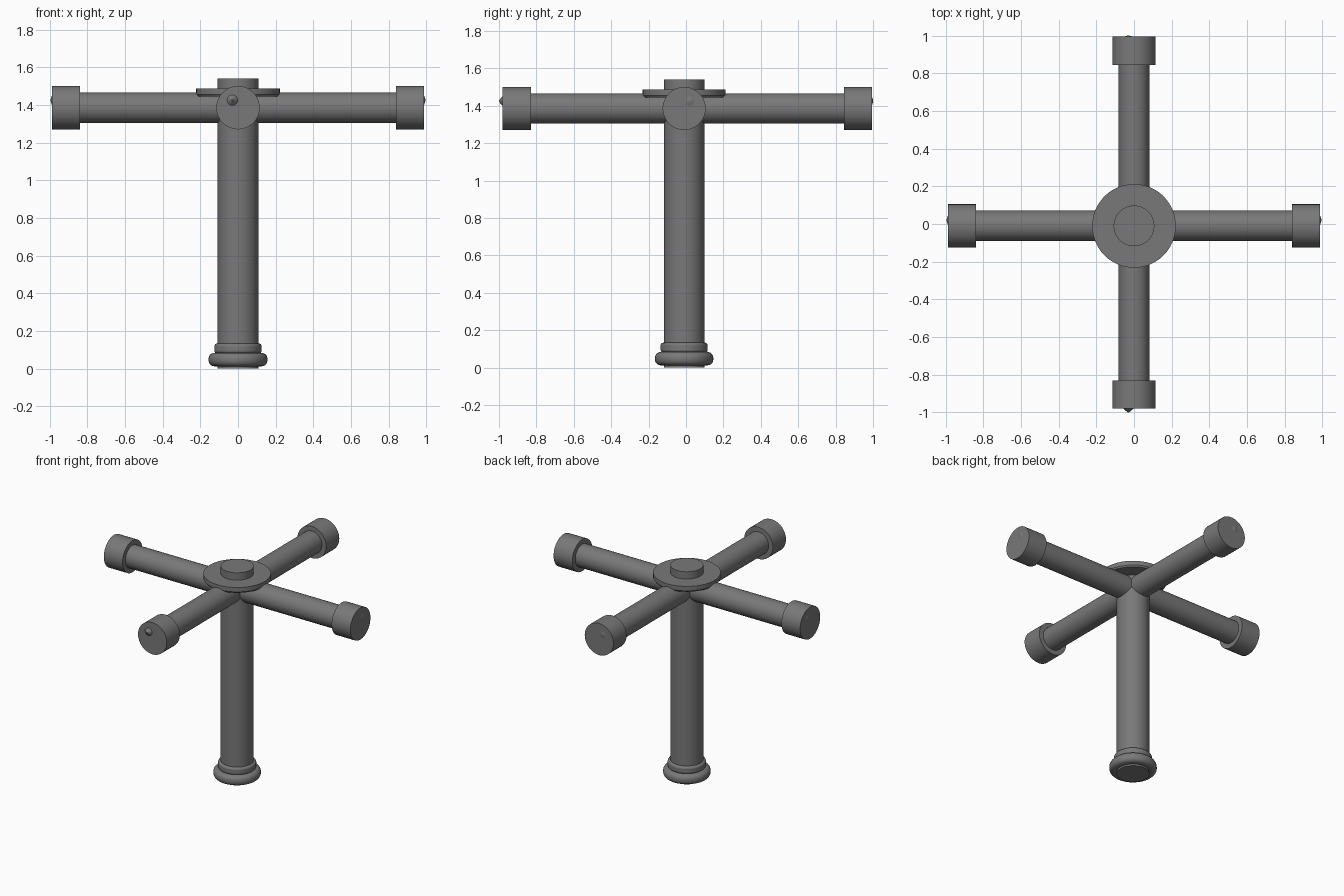
import bpy, math
from mathutils import Vector

if "Cube" in bpy.data.objects:
    bpy.data.objects.remove(bpy.data.objects["Cube"], do_unlink=True)

grey = bpy.data.materials.new("dark grey metal")
grey.use_nodes = True
colour = (0.19, 0.19, 0.19, 1)
grey.diffuse_color = colour
grey.node_tree.nodes["Principled BSDF"].inputs["Base Color"].default_value = colour

CY = -0.01       # y of the central axis
ARM_Z = 1.385    # height of the arm axes


def finish(obj, name):
    obj.name = name
    obj.data.materials.append(grey)
    bpy.ops.object.shade_smooth_by_angle(angle=math.radians(35))
    return obj


def rod(name, start, end, radius, tip=None):
    """Round bar between two points, tapering to tip radius if given."""
    start, end = Vector(start), Vector(end)
    axis = end - start
    bpy.ops.mesh.primitive_cone_add(
        vertices=48, radius1=radius, radius2=radius if tip is None else tip,
        depth=axis.length, location=(start + end) / 2,
        rotation=axis.to_track_quat("Z", "Y").to_euler())
    return finish(bpy.context.object, name)


def collar(name, low, high, radius, round_off):
    """Upright ring with rounded rims."""
    obj = rod(name, (0, CY, low), (0, CY, high), radius)
    bevel = obj.modifiers.new("rounded rims", "BEVEL")
    bevel.width = round_off
    bevel.segments = 5
    bevel.limit_method = "ANGLE"
    return obj


# Column with its foot rings and top plate
rod("column", (0, CY, 0), (0, CY, 1.54), 0.108)
collar("foot_ring", 0.012, 0.083, 0.156, 0.03)
collar("upper_foot_ring", 0.08, 0.133, 0.126, 0.015)
rod("top_plate_underside", (0, CY, 1.445), (0, CY, 1.455), 0.215, 0.222)
rod("top_plate", (0, CY, 1.455), (0, CY, 1.487), 0.222)

# Four arms, each with an end cap and a slight raised point on the cap
arms = {"left": (1, 0), "right": (-1, 0), "back": (0, 1), "front": (0, -1)}
for side, (dx, dy) in arms.items():
    reach = 0.995 if dy > 0 else 0.98 if dy < 0 else 0.988

    def at(distance, lift=0, shift=0):
        return (dx * distance + abs(dy) * -shift,
                CY * (1 - abs(dy)) + dy * distance + abs(dx) * shift,
                ARM_Z + lift)

    rod(side + "_arm", at(0), at(reach - 0.02), 0.081)
    rod(side + "_arm_cap", at(reach - 0.15), at(reach), 0.115)
    peak = 1.0 if dy else 0.995
    rod(side + "_cap_point", at(reach - 0.002, 0.04, 0.03),
        at(peak, 0.04, 0.03), 0.03, 0.004)
